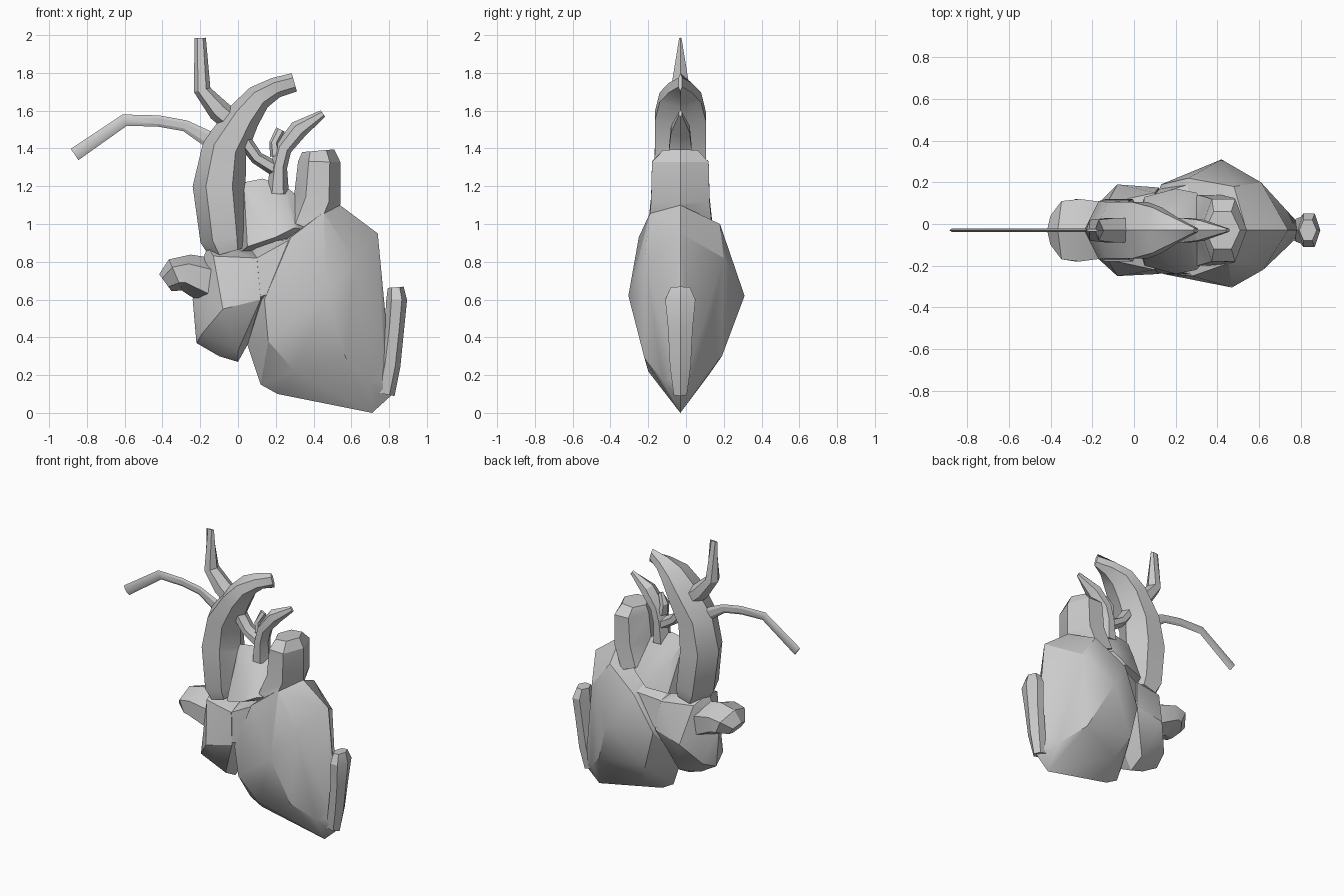
import bpy, bmesh, math
from mathutils import Vector

if "Cube" in bpy.data.objects:
    bpy.data.objects.remove(bpy.data.objects["Cube"])

SEAM = -0.03  # depth of the middle seam plane

mat = bpy.data.materials.new("stone grey")
mat.diffuse_color = (0.6, 0.6, 0.6, 1)
mat.use_nodes = True
mat.node_tree.nodes["Principled BSDF"].inputs["Base Color"].default_value = mat.diffuse_color


def smooth(ob):
    bpy.ops.object.select_all(action='DESELECT')
    ob.select_set(True)
    bpy.context.view_layer.objects.active = ob
    bpy.ops.object.shade_smooth_by_angle(angle=math.radians(28))


def finish(name, bm):
    bmesh.ops.recalc_face_normals(bm, faces=bm.faces[:])
    me = bpy.data.meshes.new(name)
    bm.to_mesh(me)
    bm.free()
    me.materials.append(mat)
    ob = bpy.data.objects.new(name, me)
    bpy.context.collection.objects.link(ob)
    return ob


def lump(name, seam, bulges):
    """Faceted mass: seam outline (x, z) plus bulge points (x, y, z)."""
    bm = bmesh.new()
    for x, z in seam:
        bm.verts.new((x, SEAM, z))
    for p in bulges:
        bm.verts.new(p)
    res = bmesh.ops.convex_hull(bm, input=bm.verts[:])
    junk = {v for v in res["geom_interior"] + res["geom_unused"]
            if isinstance(v, bmesh.types.BMVert)}
    bmesh.ops.delete(bm, geom=list(junk), context='VERTS')
    return finish(name, bm)


def vessel(name, path):
    """Six-sided tube along (x, z, half width, half depth) stations."""
    bm = bmesh.new()
    pts = [Vector((x, 0, z)) for x, z, _, _ in path]
    rings = []
    for i, (x, z, w, d) in enumerate(path):
        a = pts[max(i - 1, 0)]
        b = pts[min(i + 1, len(pts) - 1)]
        t = (b - a).normalized()
        side = Vector((t.z, 0, -t.x))
        ring = []
        for s, f in ((1, 0), (.5, 1), (-.5, 1), (-1, 0), (-.5, -1), (.5, -1)):
            p = pts[i] + side * w * s
            ring.append(bm.verts.new((p.x, SEAM + d * f, p.z)))
        rings.append(ring)
    for r, q in zip(rings, rings[1:]):
        for k in range(6):
            m = (k + 1) % 6
            bm.faces.new((r[k], r[m], q[m], q[k]))
    bm.faces.new(rings[0])
    bm.faces.new(rings[-1])
    return finish(name, bm)


def fuse(base, others):
    """Union the other solids into the base so no hidden walls remain."""
    for o in others:
        mod = base.modifiers.new("union", 'BOOLEAN')
        mod.operation = 'UNION'
        mod.solver = 'EXACT'
        mod.object = o
    dg = bpy.context.evaluated_depsgraph_get()
    dg.update()
    me = bpy.data.meshes.new_from_object(base.evaluated_get(dg))
    base.modifiers.clear()
    base.data = me
    me.materials.clear()
    me.materials.append(mat)
    me.polygons.foreach_set("material_index", [0] * len(me.polygons))
    for o in others:
        bpy.data.objects.remove(o)


# Large lower chamber
ventricle = lump(
    "heart_chambers",
    [(.05, .36), (.12, .15), (.21, .10), (.38, .085), (.66, .04), (.71, 0),
     (.82, .1), (.775, .45), (.74, .95), (.54, 1.1), (.28, .95), (.12, .8)],
    [(.47, -.305, .62), (.62, -.22, .81), (.45, -.19, 1.06), (.28, -.25, .93),
     (.14, -.24, .6), (.16, -.225, .38), (.3, -.2, .22), (.57, -.22, .29),
     (.70, -.12, .17),
     (.42, .31, .62), (.61, .2, .82), (.48, .18, 1.0), (.26, .22, .85),
     (.13, .19, .6), (.19, .19, .35), (.27, .12, .2), (.56, .19, .3),
     (.70, .07, .17)])

# Smaller side chamber
atrium = lump(
    "atrium",
    [(-.2, .78), (-.24, .6), (-.22, .37), (-.1, .3), (0, .27), (.05, .36),
     (.14, .6), (.12, .85), (-.05, .88), (-.16, .88)],
    [(-.08, -.25, .55), (.12, -.24, .6), (.1, -.22, .82), (-.13, -.17, .83),
     (-.19, -.15, .42), (0, -.14, .33),
     (-.08, .19, .57), (.12, .175, .62), (.1, .15, .82), (-.13, .1, .83),
     (-.19, .08, .42), (0, .08, .33)])

# Saddle joining both chambers
saddle = lump(
    "saddle",
    [(0, .75), (.1, .55), (.35, .6), (.35, .95), (.1, .9)],
    [(.1, -.235, .61), (.26, -.25, .66), (.28, -.24, .92), (.1, -.215, .82),
     (.1, .16, .62), (.24, .2, .68), (.26, .19, .86), (.1, .14, .82)])

# Sloping mass under the vessels
upper = lump(
    "upper_mass",
    [(0, .84), (.03, 1.22), (.13, 1.24), (.25, 1.2), (.38, 1.1), (.45, .95)],
    [(.05, -.2, .88), (.2, -.24, .93), (.3, -.22, .98), (.08, -.13, 1.07),
     (.22, -.12, 1.12),
     (.05, .13, .88), (.2, .17, .9), (.3, .15, .98), (.08, .08, 1.07),
     (.22, .06, 1.12)])

# Thick vessels
stub = vessel("side_stub", [(-.13, .69, .13, .13), (-.27, .74, .1, .15),
                            (-.33, .73, .09, .14), (-.385, .69, .055, .07)])
top = vessel("top_stub", [(.36, .98, .12, .17), (.42, 1.13, .125, .155),
                          (.43, 1.33, .112, .15), (.425, 1.388, .085, .09)])
arch = vessel("main_arch", [(-.05, .85, .1, .13), (-.07, .92, .13, .15),
                            (-.1, 1.2, .14, .14), (-.07, 1.4, .12, .135),
                            (.03, 1.57, .09, .135), (.11, 1.67, .07, .11),
                            (.2, 1.722, .055, .06), (.298, 1.75, .05, .01)])
tip = vessel("tip_vessel", [(.775, .1, .055, .035), (.805, .25, .055, .055),
                            (.828, .45, .052, .065), (.84, .6, .055, .08),
                            (.835, .665, .042, .05)])
fuse(ventricle, [atrium, saddle, upper, stub, top, tip, arch])

# Thin branches
vessel("upper_branch", [(-.04, 1.55, .06, .06), (-.1, 1.6, .06, .06),
                        (-.19, 1.71, .045, .05), (-.2, 1.985, .03, .006)])
vessel("long_branch", [(-.14, 1.44, .045, .012), (-.28, 1.52, .03, .008),
                       (-.42, 1.545, .03, .008), (-.6, 1.55, .032, .008),
                       (-.865, 1.368, .036, .008)])
vessel("right_branch", [(.21, 1.16, .06, .06), (.215, 1.3, .045, .06),
                        (.24, 1.4, .045, .06), (.32, 1.5, .05, .05),
                        (.45, 1.585, .02, .008)])
vessel("linking_branch", [(.02, 1.46, .04, .05), (.1, 1.35, .035, .05),
                          (.2, 1.29, .04, .05)])
vessel("short_branch", [(.2, 1.36, .03, .04), (.19, 1.43, .025, .035),
                        (.225, 1.5, .025, .008)])

for ob in list(bpy.context.collection.objects):
    smooth(ob)
